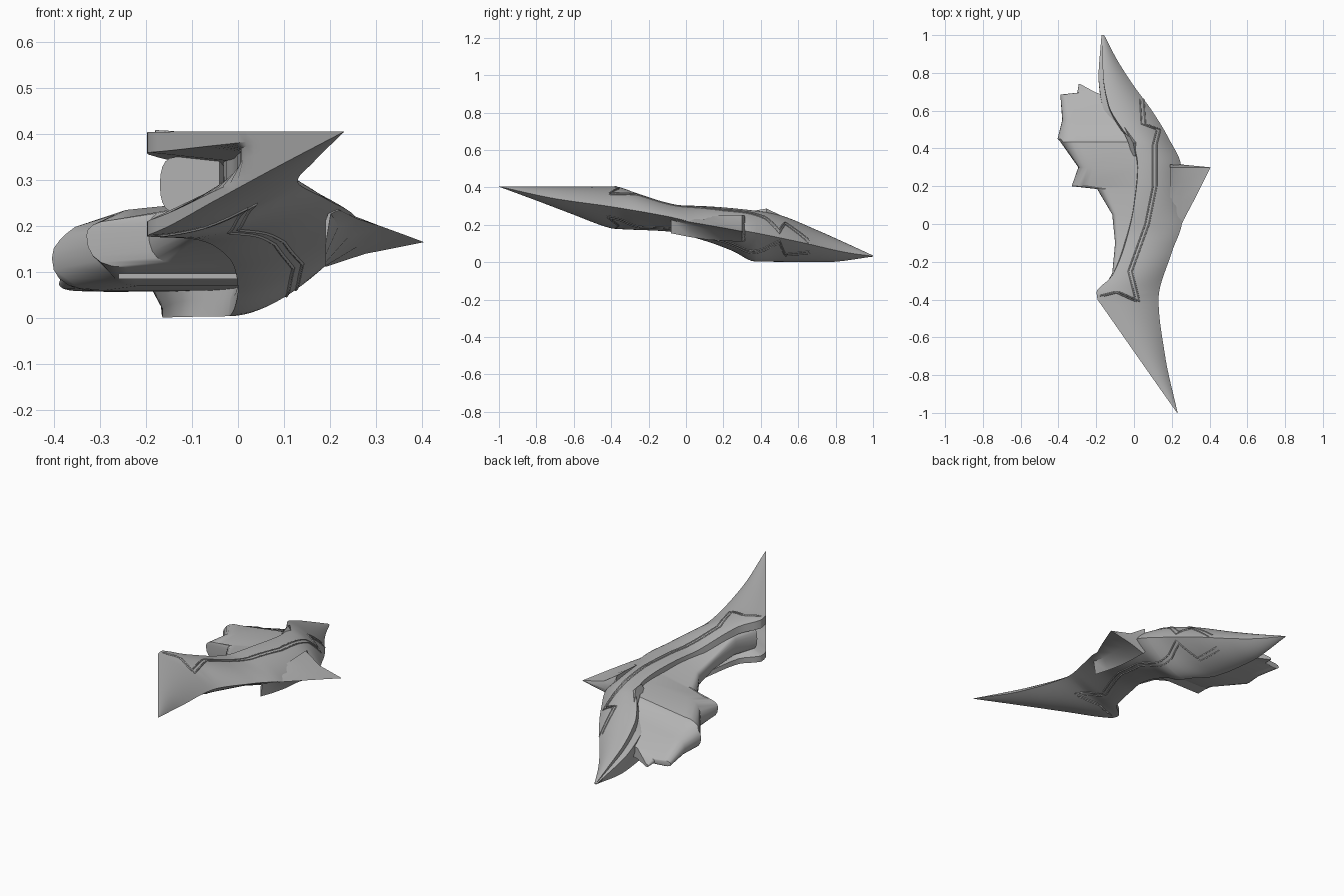
import bpy, bmesh, math
from mathutils import Vector

if "Cube" in bpy.data.objects:
    bpy.data.objects.remove(bpy.data.objects["Cube"], do_unlink=True)

hull_grey = bpy.data.materials.new("hull_grey")
hull_grey.use_nodes = True
hull_grey.diffuse_color = (0.45, 0.45, 0.45, 1)
hull_grey.node_tree.nodes["Principled BSDF"].inputs["Base Color"].default_value = (0.45, 0.45, 0.45, 1)


def finish(name, data, angle=30):
    obj = bpy.data.objects.new(name, data)
    bpy.context.collection.objects.link(obj)
    data.materials.append(hull_grey)
    if obj.type == 'MESH':
        bpy.ops.object.select_all(action='DESELECT')
        obj.select_set(True)
        bpy.context.view_layer.objects.active = obj
        bpy.ops.object.shade_smooth_by_angle(angle=math.radians(angle))
    return obj


def loft(name, rings, angle=30):
    """Skin closed rings of equal size and cap both ends."""
    bm = bmesh.new()
    rows = [[bm.verts.new(p) for p in ring] for ring in rings]
    n = len(rows[0])
    for a, b in zip(rows, rows[1:]):
        for i in range(n):
            j = (i + 1) % n
            bm.faces.new((a[i], a[j], b[j], b[i]))
    bm.faces.new(rows[0])
    bm.faces.new(rows[-1])
    bmesh.ops.remove_doubles(bm, verts=bm.verts, dist=1e-5)
    bmesh.ops.recalc_face_normals(bm, faces=bm.faces)
    mesh = bpy.data.meshes.new(name)
    bm.to_mesh(mesh)
    bm.free()
    return finish(name, mesh, angle)


def bezier(a, c, b, t):
    return tuple((1 - t) ** 2 * p + 2 * t * (1 - t) * q + t * t * r for p, q, r in zip(a, c, b))


def smooth_track(points):
    """Monotone cubic interpolation through (position, value) pairs."""
    ys, vs = zip(*points)
    h = [b - a for a, b in zip(ys, ys[1:])]
    d = [(vs[i + 1] - vs[i]) / h[i] for i in range(len(h))]
    m = [d[0]] + [2 * a * b / (a + b) if a * b > 0 else 0 for a, b in zip(d, d[1:])] + [d[-1]]

    def value(y):
        i = max([k for k in range(len(h)) if ys[k] <= y], default=0)
        t = (y - ys[i]) / h[i]
        return (vs[i] * (1 + 2 * t) * (1 - t) ** 2 + vs[i + 1] * t * t * (3 - 2 * t)
                + h[i] * (m[i] * t * (1 - t) ** 2 - m[i + 1] * t * t * (1 - t)))
    return value


# Curved main blade: ridge, outer edge, lower inner edge, depth of inner channel
beak = [(-1, .228), (-.8, .087), (-.6, -.053), (-.43, -.172), (-.4, -.193), (-.36, -.198), (-.28, -.12)]
ridge_x = smooth_track(beak + [(-.1, -.045), (.1, .0), (.3, .02), (.42, .0), (.5, -.06),
                               (.63, -.135), (.8, -.165), (1, -.168)])
ridge_z = smooth_track([(-1, .406), (-.38, .405), (-.28, .375), (-.1, .318), (-.03, .305), (.1, .3),
                        (.4, .272), (.5, .252), (.7, .172), (.85, .105), (1, .036)])
outer_x = smooth_track([(-1, .231), (-.7, .165), (-.4, .13), (-.15, .2), (.02, .255), (.3, .25),
                        (.46, .18), (.6, .095), (.73, .0), (.87, -.09), (1, -.158)])
outer_z = smooth_track([(-1, .405), (-.7, .34), (-.4, .297), (-.1, .245), (.1, .2), (.3, .17),
                        (.6, .11), (.87, .05), (1, .032)])
lower_x = smooth_track(beak + [(-.1, -.07), (.1, -.01), (.25, .0), (.37, -.02), (.5, -.12),
                               (.63, -.15), (.8, -.165), (1, -.168)])
lower_z = smooth_track([(-1, .404), (-.8, .33), (-.6, .254), (-.43, .19), (-.39, .18), (-.1, .165),
                        (.1, .115), (.25, .06), (.37, .004), (.75, .001), (1, .03)])
recess = smooth_track([(-1, 0), (-.72, .0), (-.55, .09), (-.38, .17), (-.25, .11), (-.1, .06), (.35, .03),
                       (.5, -.03), (.75, -.025), (1, -.004)])


def skin(y, t, upper):
    edge = (outer_x(y), outer_z(y))
    inner = (ridge_x(y), ridge_z(y)) if upper else (lower_x(y), lower_z(y))
    fullness = .6 if upper else .42
    control = (inner[0] + fullness * (edge[0] - inner[0]), inner[1])
    x, z = bezier(inner, control, edge, t)
    return Vector((x, y, z))


def blade_ring(y):
    ring = [skin(y, k / 14, True) for k in range(15)]
    ring += [skin(y, k / 14, False) for k in range(13, -1, -1)]
    top, low = skin(y, 0, True), skin(y, 0, False)
    for f, depth in ((.14, 0), (.5, 1), (.72, 1), (.8, 0)):
        p = low.lerp(top, f)
        p.x += recess(y) * depth
        ring.append(p)
    return ring


levels = sorted({round(-1 + k * .025, 3) for k in range(81)} | {-.36, -.38, .37})
loft("main_blade", [blade_ring(y) for y in levels])


# Raised zigzag trim following the blade skin
def trim(name, path, upper, shift):
    curve = bpy.data.curves.new(name, 'CURVE')
    curve.dimensions = '3D'
    curve.bevel_depth = .004
    curve.bevel_resolution = 0
    points = []
    for (xa, ya), (xb, yb) in zip(path, path[1:]):
        for k in range(8):
            x, y = xa + (xb - xa) * k / 8 + shift, ya + (yb - ya) * k / 8
            lo, hi = 0, 1
            for _ in range(20):
                mid = (lo + hi) / 2
                if skin(y, mid, upper).x < x:
                    lo = mid
                else:
                    hi = mid
            points.append(skin(y, lo, upper))
    spline = curve.splines.new('POLY')
    spline.points.add(len(points) - 1)
    for p, co in zip(spline.points, points):
        p.co = (*co, 1)
    finish(name, curve)


upper_path = [(-.18, -.38), (-.1, -.36), (.01, -.41), (-.03, -.25), (.06, 0), (.1, .2),
              (.1, .42), (.12, .5), (.04, .53), (.03, .68)]
lower_path = [(-.17, -.38), (-.08, -.36), (.02, -.42), (-.02, -.25), (.08, 0), (.12, .2),
              (.1, .42), (.12, .5), (.0, .53), (-.02, .68)]
for k in range(2):
    trim(f"upper_trim_{k + 1}", upper_path, True, .02 * k)
    trim(f"lower_trim_{k + 1}", lower_path, False, .02 * k)

# Pointed side fin, flaring out of the blade and cut off square behind
fin_rings = []
for y, edge, mid, half in ((-.08, .22, .235, .02), (.02, .262, .215, .04), (.12, .315, .198, .055),
                           (.22, .365, .18, .062), (.3, .405, .165, .064), (.315, .25, .165, .06)):
    inset = edge - .19
    fin_rings.append([(.19, y, .19 + half), (.19 + .4 * inset, y, mid + .5 * half), (edge, y, mid),
                      (.19 + .4 * inset, y, mid - .4 * half), (.19, y, .175 - half)])
loft("side_fin", fin_rings, 40)

# Inner feathered wing: y, left x, left z, left top z, right x, right top z, bottom z
wing_stations = [
    (-.36, -.17, .29, .35, -.04, .35, .23), (-.26, -.115, .28, .33, -.02, .33, .22),
    (-.1, -.10, .24, .27, -.03, .295, .2),
    (.05, -.115, .215, .25, .0, .283, .17), (.185, -.195, .19, .235, .02, .27, .12),
    (.2, -.33, .18, .215, .02, .268, .11), (.3, -.295, .16, .238, .02, .262, .07),
    (.435, -.39, .135, .21, .0, .25, .06),
    (.45, -.405, .13, .19, .0, .235, .06), (.55, -.38, .1, .155, -.08, .19, .058),
    (.685, -.39, .075, .09, -.17, .12, .058), (.695, -.3, .07, .085, -.2, .115, .058),
    (.74, -.293, .06, .068, -.283, .07, .056)]
wing_rings = []
for y, lx, lz, tz, rx, rz, bz in wing_stations:
    shoulder = lx + .25 * (rx - lx)
    ring = [bezier((lx, lz), (lx, tz), (shoulder, tz), k / 5) for k in range(6)]
    ring += [(rx, rz), (rx, bz)]
    ring += [bezier((shoulder, bz), (lx, bz), (lx, lz), k / 5) for k in range(5)]
    wing_rings.append([(x, y, z) for x, z in ring])
loft("inner_wing", wing_rings, 35)

# Slats below the inner wing
for k, (z, left) in enumerate(((.085, -.26), (.14, -.17))):
    rings = [[(x, .2, z), (x, .2, z + .012), (x, .42, z + .012), (x, .42, z)] for x in (left, .01)]
    loft(f"lower_slat_{k + 1}", rings)

# Small crest on the ridge
loft("ridge_crest", [[(x, y, z - .03), (x + w, y, z - .03), (x + w / 2, y, z)]
                     for x, y, z, w in ((-.01, .36, .275, .04), (-.03, .43, .287, .05), (-.07, .52, .245, .03))])
